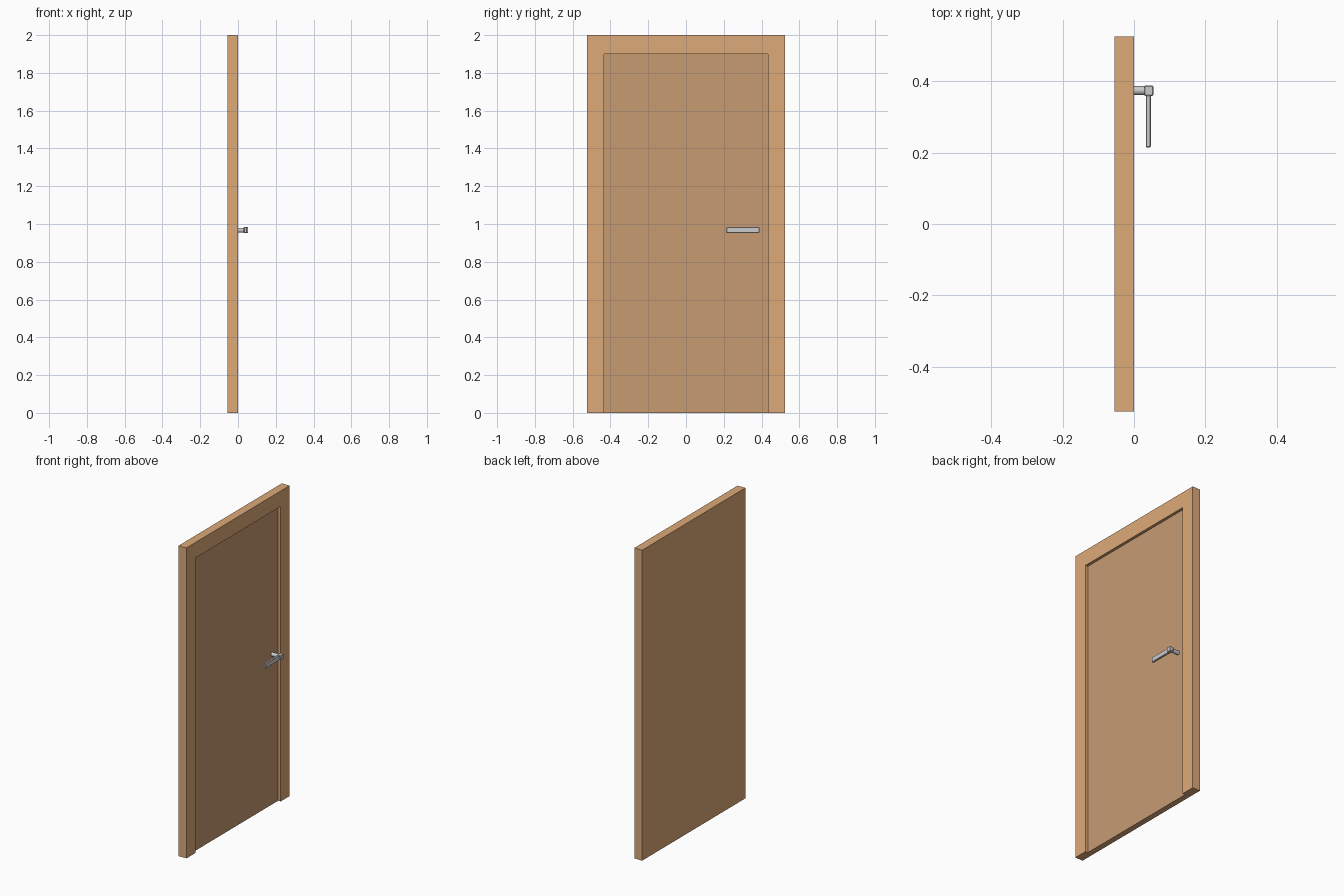
import bpy, bmesh, math

if "Cube" in bpy.data.objects:
    bpy.data.objects.remove(bpy.data.objects["Cube"])

BACK, FRONT, LEAF = -0.055, 0.0, -0.018   # depth planes along x
W, H = 0.525, 2.0                         # outer half width, height
IW, IH = 0.435, 1.9                       # opening half width, height


def material(name, color):
    m = bpy.data.materials.new(name)
    m.diffuse_color = (*color, 1)
    m.use_nodes = True
    m.node_tree.nodes["Principled BSDF"].inputs["Base Color"].default_value = m.diffuse_color
    return m


def mesh_object(name, bm, mat=None):
    me = bpy.data.meshes.new(name)
    bm.to_mesh(me)
    bm.free()
    ob = bpy.data.objects.new(name, me)
    bpy.context.collection.objects.link(ob)
    if mat:
        me.materials.append(mat)
    return ob


def box(name, x, y, z, bevel):
    bm = bmesh.new()
    bmesh.ops.create_cube(bm, size=1)
    for v in bm.verts:
        v.co = [(a + b) / 2 + c * (b - a) for c, (a, b) in zip(v.co, (x, y, z))]
    bmesh.ops.bevel(bm, geom=bm.edges[:], offset=bevel, segments=1, affect='EDGES')
    return mesh_object(name, bm)


frame_mat = material("frame_wood", (0.72, 0.40, 0.19))
leaf_mat = material("leaf_wood", (0.57, 0.33, 0.17))

# Frame: slab with a recess that is open at the floor
outer = [(-W, 0), (-W, H), (W, H), (W, 0)]
inner = [(-IW, 0), (-IW, IH), (IW, IH), (IW, 0)]
bm = bmesh.new()
back, face, rim, floor = (
    [bm.verts.new((x, y, z)) for y, z in pts]
    for x, pts in ((BACK, outer), (FRONT, outer), (FRONT, inner), (LEAF, inner)))
bm.faces.new(back)
for a, b in ((back, face), (face, rim), (rim, floor)):
    for i in range(3):
        bm.faces.new((a[i], a[i + 1], b[i + 1], b[i]))
bm.faces.new((back[0], face[0], rim[0], floor[0], floor[3], rim[3], face[3], back[3]))
bmesh.ops.recalc_face_normals(bm, faces=bm.faces[:])
mesh_object("door_frame", bm, frame_mat)

# Door leaf fills the recess
bm = bmesh.new()
bm.faces.new([bm.verts.new((LEAF, y, z)) for y, z in reversed(inner)])
bmesh.ops.recalc_face_normals(bm, faces=bm.faces[:])
for f in bm.faces:
    if f.normal.x < 0:
        f.normal_flip()
mesh_object("door_leaf", bm, leaf_mat)

# Handle: round stem, elbow block and flat lever
bpy.ops.mesh.primitive_cylinder_add(vertices=16, radius=0.0125, depth=0.05,
                                    location=(LEAF + 0.025, 0.374, 0.967),
                                    rotation=(0, math.pi / 2, 0))
bpy.context.object.name = "handle_stem"
bpy.ops.object.shade_smooth_by_angle()
box("handle_elbow", (0.029, 0.054), (0.359, 0.388), (0.952, 0.983), 0.002)
box("handle_lever", (0.033, 0.047), (0.215, 0.361), (0.952, 0.983), 0.002)
